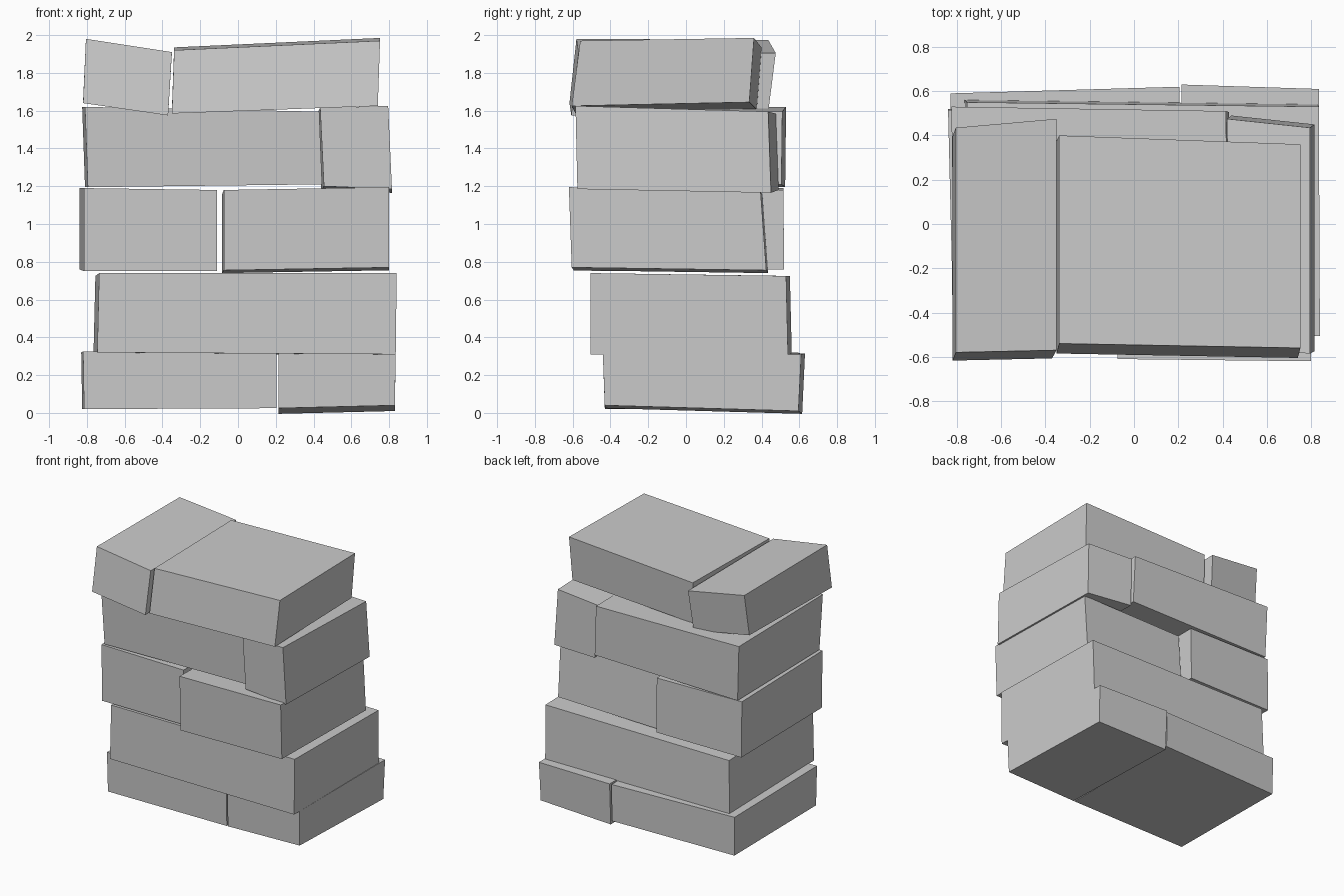
import bpy

if "Cube" in bpy.data.objects:
    bpy.data.objects.remove(bpy.data.objects["Cube"])


def block(name, xb, xt, yb, yt, zb, zt, flare=(0, 0), yaw=(0, 0), pitch=(0, 0)):
    """Skewed stone block: b/t = bottom/top edge values.
    x and z pairs run left-right along the front, y pairs run front-back.
    flare: x change of left/right side at the back.
    yaw: y change of front/back side from left to right.
    pitch: z change of bottom/top at the back."""
    X, Y, Z = (xb, xt), (yb, yt), (zb, zt)
    verts = []
    for t in (0, 1):
        for s, d in ((0, 0), (1, 0), (1, 1), (0, 1)):
            verts.append((X[t][s] + flare[s] * d,
                          Y[t][d] + yaw[d] * (s - 0.5),
                          Z[t][s] + pitch[t] * d))
    faces = [(3, 2, 1, 0), (4, 5, 6, 7)]
    faces += [(i, (i + 1) % 4, (i + 1) % 4 + 4, i + 4) for i in range(4)]
    mesh = bpy.data.meshes.new(name)
    mesh.from_pydata(verts, [], faces)
    mesh.update()
    ob = bpy.data.objects.new(name, mesh)
    bpy.context.collection.objects.link(ob)
    return ob


# Bottom course
block("course1_left", (-.815, .205), (-.82, .205), (-.43, .60), (-.435, .605),
      (.02, .025), (.325, .315), flare=(-.01, 0), yaw=(0, .03), pitch=(0, -.005))
block("course1_right", (.215, .83), (.215, .835), (-.43, .605), (-.44, .62),
      (.025, .04), (.315, .31), yaw=(0, -.02), pitch=(-.03, 0))

# Second course, one wide stone
block("course2_wide", (-.745, .835), (-.735, .84), (-.505, .55), (-.505, .54),
      (.32, .31), (.74, .74), flare=(-.02, -.005), yaw=(0, -.02), pitch=(-.005, -.015))

# Third course
block("course3_left", (-.815, -.11), (-.815, -.11), (-.50, .52), (-.51, .515),
      (.75, .75), (1.19, 1.18), flare=(-.025, 0), pitch=(.01, 0))
block("course3_right", (-.075, .80), (-.075, .80), (-.60, .43), (-.615, .40),
      (.755, .77), (1.18, 1.195), flare=(-.01, 0), yaw=(-.01, -.01), pitch=(-.015, -.025))

# Fourth course
block("course4_left", (-.795, .445), (-.81, .43), (-.50, .515), (-.52, .52),
      (1.195, 1.21), (1.62, 1.595), flare=(-.015, -.015), yaw=(0, -.02))
block("course4_right", (.455, .815), (.435, .795), (-.565, .47), (-.575, .455),
      (1.20, 1.185), (1.615, 1.625), flare=(-.015, 0), yaw=(-.02, -.04), pitch=(-.02, -.03))

# Top course, two tilted stones
block("course5_left", (-.82, -.37), (-.805, -.35), (-.612, .415), (-.575, .455),
      (1.64, 1.575), (1.98, 1.91), flare=(0, 0), yaw=(.01, .04), pitch=(.015, -.005))
block("course5_right", (-.35, .74), (-.338, .752), (-.595, .355), (-.55, .38),
      (1.585, 1.625), (1.92, 1.97), yaw=(-.02, -.04), pitch=(.02, .015))
